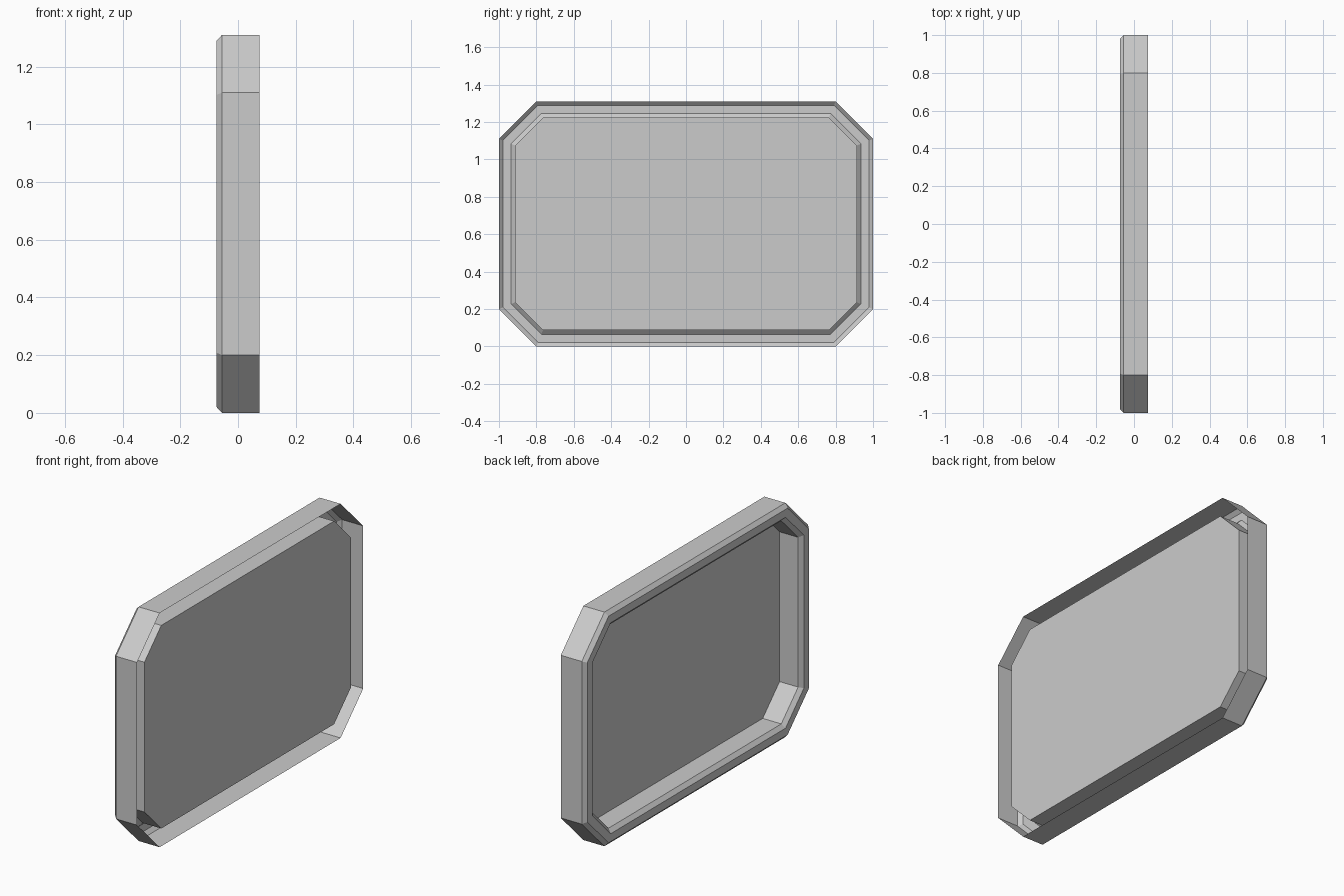
import bpy, bmesh

if "Cube" in bpy.data.objects:
    bpy.data.objects.remove(bpy.data.objects["Cube"])

HALF_Y, HEIGHT, CUT = 1.0, 1.31, 0.20
MITRE = 0.4142  # corner shift per unit of inset on a 45 degree cut


def octagon(bm, x, inset):
    """Ring of eight vertices: a rectangle with cut corners, inset evenly."""
    a, b = HALF_Y - inset, HEIGHT / 2 - inset
    c = HALF_Y - CUT - MITRE * inset
    d = HEIGHT / 2 - CUT - MITRE * inset
    pts = [(a, -d), (a, d), (c, b), (-c, b), (-a, d), (-a, -d), (-c, -b), (c, -b)]
    return [bm.verts.new((x, y, z + HEIGHT / 2)) for y, z in pts]


def finish(bm, name):
    mesh = bpy.data.meshes.new(name)
    bm.to_mesh(mesh)
    bm.free()
    obj = bpy.data.objects.new(name, mesh)
    bpy.context.collection.objects.link(obj)


# Rim shell, open at the +x side: outer wall, chamfer, flat face, chamfer, inner wall
profile = [(0.075, 0), (-0.055, 0), (-0.075, 0.021), (-0.075, 0.065),
           (-0.055, 0.087), (0.060, 0.087)]
bm = bmesh.new()
rings = [octagon(bm, x, inset) for x, inset in profile]
for r0, r1 in zip(rings, rings[1:]):
    for i in range(8):
        j = (i + 1) % 8
        bm.faces.new((r0[i], r0[j], r1[j], r1[i]))
finish(bm, "rim")

# Recessed panel facing -x
bm = bmesh.new()
bm.faces.new(reversed(octagon(bm, 0.060, 0.087)))
finish(bm, "panel")
